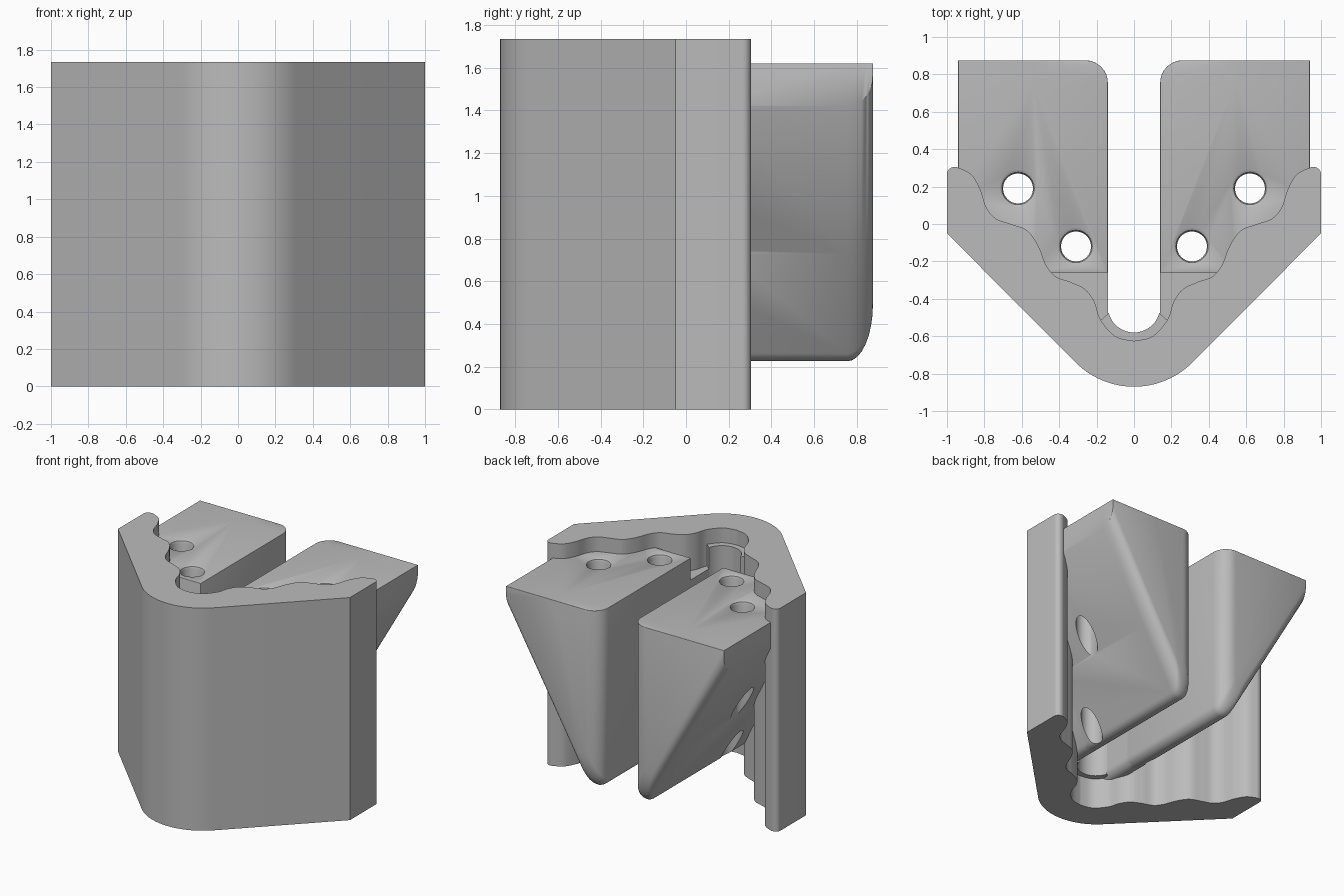
import bpy, bmesh
from math import sin, cos, pi, radians, tan
from mathutils import Vector
from mathutils.geometry import interpolate_bezier

cube = bpy.data.objects.get("Cube")
if cube:
    bpy.data.objects.remove(cube, do_unlink=True)

grey = bpy.data.materials.new("plain_grey")
grey.use_nodes = True
grey.diffuse_color = (0.5, 0.5, 0.5, 1)
grey.node_tree.nodes["Principled BSDF"].inputs["Base Color"].default_value = (0.5, 0.5, 0.5, 1)


def finish(name, bm):
    bmesh.ops.recalc_face_normals(bm, faces=bm.faces)
    mesh = bpy.data.meshes.new(name)
    bm.to_mesh(mesh)
    bm.free()
    mesh.materials.append(grey)
    obj = bpy.data.objects.new(name, mesh)
    bpy.context.collection.objects.link(obj)
    return obj


def smooth(obj):
    bpy.ops.object.select_all(action='DESELECT')
    obj.select_set(True)
    bpy.context.view_layer.objects.active = obj
    bpy.ops.object.shade_smooth_by_angle(angle=radians(35))


def apply_modifiers(obj):
    bpy.ops.object.select_all(action='DESELECT')
    obj.select_set(True)
    bpy.context.view_layer.objects.active = obj
    for m in list(obj.modifiers):
        bpy.ops.object.modifier_apply(modifier=m.name)


def extrude(name, outline, z0, z1):
    bm = bmesh.new()
    face = bm.faces.new([bm.verts.new((x, y, z0)) for x, y in outline])
    geo = bmesh.ops.extrude_face_region(bm, geom=[face])["geom"]
    moved = [v for v in geo if isinstance(v, bmesh.types.BMVert)]
    bmesh.ops.translate(bm, verts=moved, vec=(0, 0, z1 - z0))
    return finish(name, bm)


def arc(cx, cy, r, a0, a1, n):
    return [(cx + r * cos(radians(a0 + (a1 - a0) * i / n)),
             cy + r * sin(radians(a0 + (a1 - a0) * i / n))) for i in range(n + 1)]


def smooth_path(points, n=6):
    # Spline through the points
    p = [Vector(q) for q in points]
    tang = [(p[min(i + 1, len(p) - 1)] - p[max(i - 1, 0)]) / 6 for i in range(len(p))]
    out = []
    for i in range(len(p) - 1):
        seg = interpolate_bezier(p[i], p[i] + tang[i], p[i + 1] - tang[i + 1], p[i + 1], n + 1)
        out += [(v.x, v.y) for v in seg[:-1]]
    return out + [tuple(points[-1])]


# V-shaped shell with a wavy inner wall
wave = smooth_path([(0.95, 0.305), (0.87, 0.265), (0.82, 0.18), (0.79, 0.09), (0.74, 0.03),
                    (0.66, 0), (0.57, -0.035), (0.51, -0.12), (0.47, -0.22), (0.42, -0.28),
                    (0.34, -0.31), (0.26, -0.35), (0.21, -0.42), (0.18, -0.51), (0.1, -0.6), (0, -0.625)])
mirrored = [(-x, y) for x, y in reversed(wave[:-1])]
outer = [(-1, 0.265), (-1, -0.05)] + arc(0, -0.43, 0.44, 225, 315, 24) + [(1, -0.05), (1, 0.265)]
corner = arc(0.96, 0.265, 0.04, 0, 90, 6)[1:-1]
corner_left = [(-x, y) for x, y in reversed(corner)]
shell = extrude("v_shell", outer + corner + wave + mirrored + corner_left, 0, 1.735)
smooth(shell)

# Rounded slot end inside the shell
slot = arc(0, -0.44, 0.14, -15, -165, 20) + arc(0, -0.47, 0.19, -165, -15, 20)
smooth(extrude("slot_end", slot, 0.25, 1.62))

INNER, EDGE, OUTER, TOP = 0.14, 0.54, 0.94, 1.62
SLOPE = tan(radians(60))


def profile(x_out, z_top, d_in=0, d_slope=0, r=0.07):
    # Cross-section of a jaw: upright inner wall, sloping underside, rounded tip
    x0 = INNER + d_in
    under = lambda x: 1.42 + 2 * d_slope - SLOPE * (OUTER - x)
    cx = x0 + r
    cz = under(cx) + 2 * r
    tip = arc(cx, cz, r, 180, 330, 10)
    pts = [(x0, z_top)] + tip + [(EDGE, under(EDGE))]
    if x_out > EDGE:
        pts += [(x_out, under(x_out)), (x_out, z_top)]
    return pts + [(EDGE, z_top)]


def jaw_body(name, side, layers):
    # Skin a stack of cross-sections from front to back
    bm = bmesh.new()
    rings = [[bm.verts.new((side * x, y(x), z)) for x, z in pts] for pts, y in layers]
    n = len(rings[0])
    for a, b in zip(rings, rings[1:]):
        for i in range(n):
            j = (i + 1) % n
            bm.faces.new((a[i], a[j], b[j], b[i]))
    bm.faces.new(rings[-1])
    first = rings[0]
    if n > 14:
        bm.faces.new(first[:13] + first[-1:])
        bm.faces.new(first[12:])
    else:
        bm.faces.new(first)
    return finish(name, bm)


def pin_cutter(x, y):
    # Hole cutter with a flared mouth
    bm = bmesh.new()
    rings = []
    for r, z in ((0.08, 0), (0.08, TOP - 0.025), (0.087, TOP - 0.008), (0.105, TOP + 0.002), (0.105, 1.8)):
        rings.append([bm.verts.new((px, py, z)) for px, py in arc(x, y, r, 0, 352.5, 47)])
    for a, b in zip(rings, rings[1:]):
        for i in range(48):
            j = (i + 1) % 48
            bm.faces.new((a[i], a[j], b[j], b[i]))
    bm.faces.new(rings[0])
    bm.faces.new(rings[-1])
    return finish("pin_cutter", bm)


for side, label in ((1, "left"), (-1, "right")):
    # Wedge jaw with a rounded back
    layers = [(profile(OUTER, TOP), lambda x: max(-0.26, x - 0.8))]
    for i in range(9):
        a = i / 8 * pi / 2
        k = 1 - cos(a)
        y = 0.755 + 0.12 * sin(a)
        layers.append((profile(OUTER, TOP, 0.12 * k, 0.07 * k, 0.07 - 0.03 * k), lambda x, y=y: y))
    jaw = jaw_body(label + "_jaw", side, layers)
    bevel = jaw.modifiers.new("edge_rounding", 'BEVEL')
    bevel.width = 0.02
    bevel.segments = 3
    bevel.limit_method = 'ANGLE'
    bevel.angle_limit = radians(50)
    apply_modifiers(jaw)

    # Two upright pin holes
    for hx, hy in ((0.62, 0.19), (0.31, -0.12)):
        cutter = pin_cutter(side * hx, hy)
        cut = jaw.modifiers.new("hole", 'BOOLEAN')
        cut.operation = 'DIFFERENCE'
        cut.solver = 'EXACT'
        cut.object = cutter
        apply_modifiers(jaw)
        bpy.data.objects.remove(cutter, do_unlink=True)
    smooth(jaw)

    # Lower rib joining the jaw to the shell
    section = profile(EDGE, 1.45)
    rib = jaw_body(label + "_rib", side, [(section, lambda x: x - 0.77), (section, lambda x: max(-0.24, x - 0.72))])
    smooth(rib)
